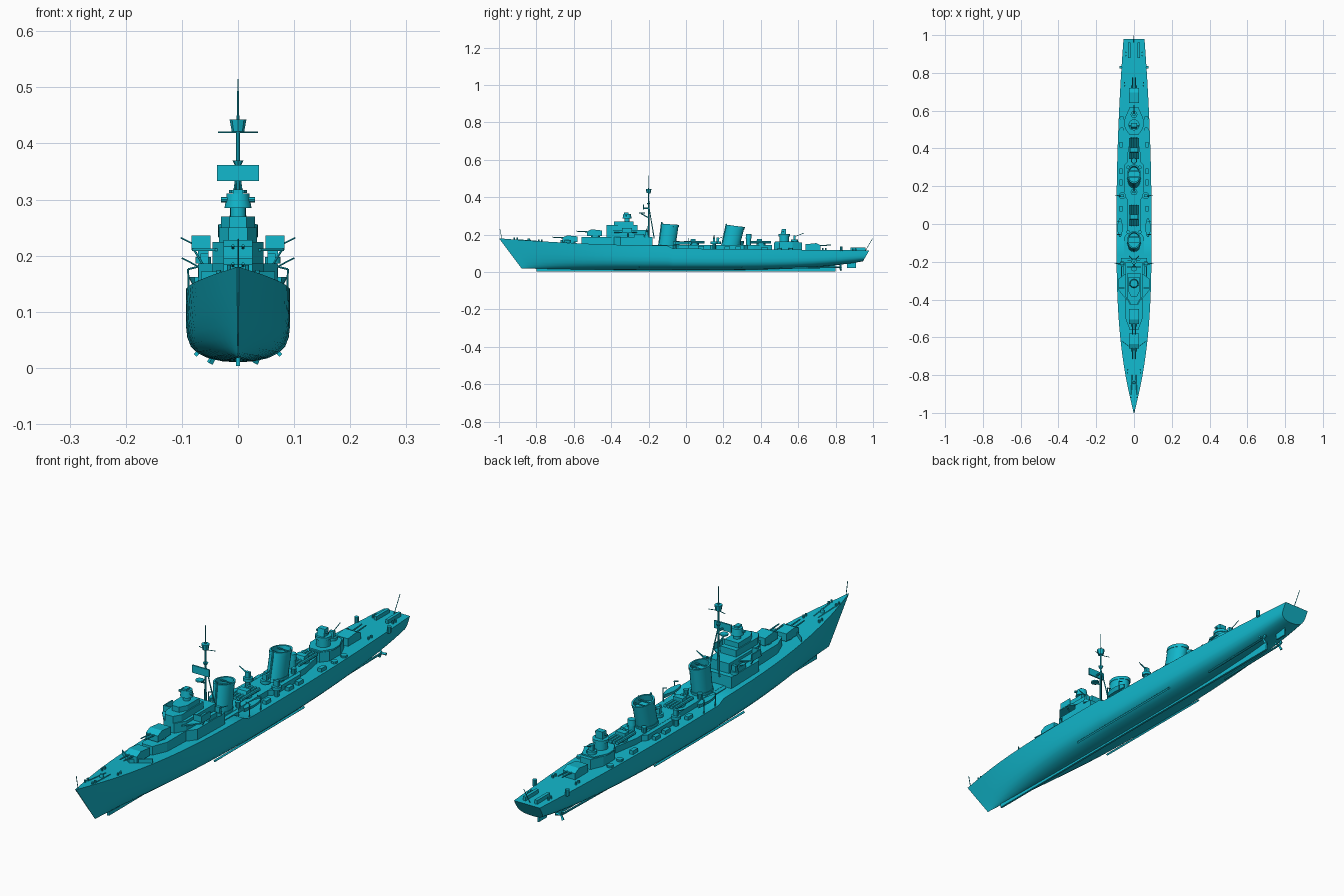
import bpy, bmesh, math
from mathutils import Vector

if "Cube" in bpy.data.objects:
    bpy.data.objects.remove(bpy.data.objects["Cube"], do_unlink=True)

paint = bpy.data.materials.new("turquoise paint")
paint.use_nodes = True
paint.diffuse_color = (0.006, 0.48, 0.61, 1)
paint.node_tree.nodes["Principled BSDF"].inputs["Base Color"].default_value = paint.diffuse_color
SIDES = (-1, 1)


def loft(name, rings, smooth=False):
    """Skin a list of closed rings and cap both ends."""
    bm = bmesh.new()
    rows = [[bm.verts.new(point) for point in ring] for ring in rings]
    for low, high in zip(rows, rows[1:]):
        for i in range(len(low)):
            bm.faces.new((low[i - 1], low[i], high[i], high[i - 1]))
    bm.faces.new(rows[0])
    bm.faces.new(rows[-1])
    bmesh.ops.recalc_face_normals(bm, faces=bm.faces)
    mesh = bpy.data.meshes.new(name)
    bm.to_mesh(mesh)
    bm.free()
    mesh.materials.append(paint)
    part = bpy.data.objects.new(name, mesh)
    bpy.context.collection.objects.link(part)
    if smooth:
        bpy.ops.object.select_all(action="DESELECT")
        part.select_set(True)
        bpy.context.view_layer.objects.active = part
        bpy.ops.object.shade_smooth_by_angle(angle=math.radians(35))


def circle(count):
    return [(math.cos(math.tau * i / count), math.sin(math.tau * i / count)) for i in range(count)]


def box(name, x, y, z, width, length, height, slope=0):
    """Box standing on z whose front face may lean aft."""
    w, d = width / 2, length / 2
    loft(name, [[(x - w, y - d + lean, level), (x + w, y - d + lean, level), (x + w, y + d, level), (x - w, y + d, level)]
                for level, lean in ((z, 0), (z + height, slope))])


def house(name, front, back, width, bottom, top, nose=0.0, tail=0.0):
    """Deckhouse with corners cut back at the nose and the tail."""
    half = [(width / 2, front), (width, front + nose), (width, back - tail), (width / 2, back)]
    outline = half + [(-x, y) for x, y in reversed(half)]
    if not nose:
        outline = outline[1:-1]
    if not tail:
        outline = [point for point in outline if point[1] < back or abs(point[0]) == width]
    loft(name, [[(x, y, level) for x, y in outline] for level in (bottom, top)])


def rod(name, start, end, radius, tip=None, sides=8):
    start, end = Vector(start), Vector(end)
    turn = (end - start).to_track_quat("Z", "Y")
    loft(name, [[centre + turn @ Vector((r * c, r * s, 0)) for c, s in circle(sides)]
                for centre, r in ((start, radius), (end, tip or radius))], sides > 7)


def drum(name, x, y, z, radius, height, tip=None, sides=16):
    rod(name, (x, y, z), (x, y, z + height), radius, tip, sides)


# Hull lines
def deck(y):
    return 0.14 + 0.04 * y * y if y < -0.08 else 0.125 - 0.01 * y


def beam(y):
    return max(0.002, 0.093 * (1 + y ** 3 if y < 0 else 1 - 0.42 * y * y))


def section(y):
    full = 1 - y * y if y < 0 else 1
    floor = 0.01 + (0.01 * y * y if y < 0 else 0.05 * y ** 3)
    rake = 0.12 * y ** 6 if y < 0 else -0.04 * y ** 8
    half = []
    for i in range(8, -1, -1):
        v = (i / 8) ** 2
        u = full * math.sqrt(1 - (1 - v) ** 6) + (1 - full) * v ** 0.7
        half.append((beam(y) * u, y + rake * (1 - v), floor + (deck(y) - floor) * v))
    return half + [(-x, along, z) for x, along, z in reversed(half[:-1])]


fore = [-1 + 0.9 * i / 14 for i in range(15)]
aft = [-0.07 + 1.05 * i / 14 for i in range(15)]
loft("hull", [section(y) for y in fore + aft], smooth=True)
box("keel", 0, 0, 0.003, width=0.008, length=1.6, height=0.02)
box("skeg", 0, 0.6, 0.003, width=0.006, length=0.4, height=0.04)
box("rudder", 0, 0.885, 0.02, width=0.006, length=0.05, height=0.05)

for side in SIDES:
    # Propellers
    x = side * 0.04
    rod("propeller_shaft", (x, 0.5, 0.02), (x, 0.83, 0.026), 0.004)
    for c, s in circle(3):
        rod("propeller_blade", (x, 0.825, 0.026), (x + c / 50, 0.828, 0.026 + s / 50), 0.004, 0.006, sides=4)
    rod("bilge_keel", (side * 0.074, -0.25, 0.025), (side * 0.074, 0.3, 0.025), 0.005, sides=4)

    # Foredeck and quarterdeck fittings
    loft("breakwater", [[(0, -0.67, z), (side * 0.066, -0.62, z), (side * 0.066, -0.616, z), (0, -0.666, z)]
                        for z in (0.15, 0.172)])
    for y in (-0.91, -0.78, 0.74, 0.9):
        for gap in SIDES:
            drum("bollard", side * beam(y) * 0.7, y + gap / 120, deck(y) - 0.002, 0.004, 0.012, sides=8)
    rod("anchor_chain", (side * 0.01, -0.8, deck(-0.8)), (side * 0.015, -0.9, deck(-0.9)), 0.002, sides=4)
    box("depth_charge_rack", side * 0.025, 0.92, deck(0.92), width=0.012, length=0.08, height=0.015)
    drum("smoke_float", side * 0.07, 0.83, deck(0.83) - 0.005, 0.008, 0.025, sides=10)
drum("capstan", 0, -0.84, deck(-0.84), 0.008, 0.012, tip=0.006)
rod("bow_staff", (0, -0.985, deck(-1)), (0, -0.995, 0.23), 0.0014, sides=5)
rod("stern_staff", (0, 0.96, deck(1)), (0, 0.998, 0.18), 0.0014, sides=5)


# Twin gun mounts
def turret(y, z, aim):
    drum("gun_ring", 0, y, z - 0.01, 0.024, 0.012)
    profile = [(-0.045, 0), (0.035, 0), (0.035, 0.03), (-0.02, 0.036), (-0.045, 0.024)]
    loft("gun_shield", [[(x, y - aim * along, z + up) for along, up in profile] for x in (-0.026, 0.026)])
    for side in SIDES:
        x = side * 0.009
        rod("gun_barrel", (x, y, z + 0.02), (x, y + aim * 0.1, z + 0.026), 0.0035, 0.0025)


turret(-0.615, 0.16, aim=-1)
turret(-0.485, 0.192, aim=-1)
turret(0.675, deck(0.675), aim=1)

# Forward superstructure and bridge
house("forward_deckhouse", -0.56, -0.18, 0.045, 0.13, 0.186, nose=0.06)
house("bridge_shelter", -0.4, -0.18, 0.07, 0.13, 0.186, nose=0.05)
house("bridge_base", -0.425, -0.2, 0.045, 0.18, 0.224, nose=0.04)
house("bridge_wing_deck", -0.4, -0.26, 0.082, 0.208, 0.213, nose=0.05, tail=0.03)
house("wheelhouse", -0.425, -0.26, 0.034, 0.22, 0.25, nose=0.03)
house("compass_platform", -0.385, -0.28, 0.03, 0.25, 0.27, nose=0.03)
for side in SIDES:
    box("bridge_wing_screen", side * 0.066, -0.34, 0.21, width=0.034, length=0.005, height=0.026)
    box("bridge_wing_side", side * 0.081, -0.315, 0.21, width=0.004, length=0.055, height=0.026)
    rod("bridge_wing_strut", (side * 0.078, -0.31, 0.21), (side * 0.06, -0.31, 0.18), 0.002, sides=5)
    box("ready_locker", side * 0.06, -0.25, 0.186, width=0.014, length=0.05, height=0.018)
drum("director_pedestal", 0, -0.315, 0.265, 0.014, 0.022)
drum("director", 0, -0.315, 0.285, 0.024, 0.026, tip=0.02, sides=12)
rod("rangefinder", (-0.03, -0.32, 0.3), (0.03, -0.32, 0.3), 0.005)
box("director_sight", 0, -0.32, 0.31, width=0.018, length=0.025, height=0.008)

# Mast, radar and lookout
rod("mast", (0, -0.2, 0.18), (0, -0.2, 0.45), 0.005, 0.003)
rod("topmast", (0, -0.2, 0.45), (0, -0.2, 0.515), 0.002, 0.001, sides=6)
for side in SIDES:
    rod("mast_leg", (side * 0.025, -0.17, 0.18), (0, -0.2, 0.36), 0.003, 0.002, sides=6)
    rod("yard_arm", (0, -0.2, 0.42), (side * 0.035, -0.19, 0.42), 0.0014, sides=5)
drum("mast_collar", 0, -0.2, 0.36, 0.005, 0.01, tip=0.01, sides=8)
box("radar_panel", 0, -0.228, 0.333, width=0.074, length=0.006, height=0.029)
rod("radar_bracket", (0, -0.228, 0.34), (0, -0.2, 0.34), 0.004)
drum("radar_platform", 0, -0.235, 0.312, 0.016, 0.005, sides=8)
rod("platform_bracket", (0, -0.24, 0.312), (0, -0.2, 0.29), 0.003)
drum("lookout_basket", 0, -0.2, 0.421, 0.011, 0.022, tip=0.015, sides=8)


# Raked oval funnels with a cap band and a recessed top
def funnel(y, bottom, top, width, length, lean):
    band = 0.012
    levels = [(bottom, 1.06), (bottom + band, 1.06), (bottom + band, 1), (top - band, 1),
              (top - band, 1.05), (top, 1.05), (top, 0.87), (top - 2 * band, 0.87)]
    loft("funnel", [[(k * width * c, y + k * length * s + lean * (z - bottom), z - lean * length * s * (z > bottom + band) / 2)
                     for c, s in circle(24)] for z, k in levels], smooth=True)
    crown = y + lean * (top - bottom)
    for side in SIDES:
        box("funnel_grating", 0, crown + side * length / 3, top - band, width=1.7 * width, length=0.005, height=0.004)
        drum("vent_trunk", side * 0.03, y + length + band, bottom - band, 0.008, 0.035, tip=0.01, sides=10)
    rod("steam_pipe", (0, y - length, bottom), (0, crown - length, top + band), 0.004)


house("midships_deckhouse", -0.2, 0.46, 0.037, 0.11, 0.145, tail=0.1)
for front, back in ((-0.2, -0.04), (0.12, 0.34)):
    house("deckhouse_bay", front, back, 0.053, 0.11, 0.144, nose=0.03, tail=0.03)
funnel(-0.1, 0.143, 0.255, width=0.034, length=0.045, lean=0.14)
funnel(0.24, 0.143, 0.246, width=0.034, length=0.048, lean=0.24)

# Torpedo tube banks
for y in (0.045, 0.4):
    drum("torpedo_turntable", 0, y, 0.144, 0.024, 0.008)
    for i in range(4):
        x = (i - 1.5) * 0.014
        rod("torpedo_tube", (x, y - 0.055, 0.158), (x, y + 0.055, 0.158), 0.0065)
    box("torpedo_hood", 0, y - 0.01, 0.158, width=0.04, length=0.03, height=0.018, slope=0.006)


# Light guns in round tubs
def light_gun(x, y, z, reach_x, reach_y, radius=0.018):
    drum("gun_tub", x, y, z, radius, 0.012, sides=12)
    box("light_gun_mount", x, y, z + 0.01, width=0.018, length=0.012, height=0.024)
    for side in SIDES:
        rod("light_gun_barrel", (x, y + side * reach_x / 12, z + 0.026),
            (x + reach_x, y + reach_y, z + 0.046), 0.0016, sides=6)


light_gun(0, 0.17, 0.15, 0, 0.045)
light_gun(0, 0.58, 0.162, 0, 0.05)
for side in SIDES:
    light_gun(side * 0.062, 0.15, 0.15, side * 0.038, 0)
    drum("gun_sponson", side * 0.062, 0.15, 0.118, 0.01, 0.034, sides=10)
    light_gun(side * 0.062, -0.21, 0.186, side * 0.04, 0, radius=0.014)

    # Boats on davits
    rows = []
    for i in range(-4, 5):
        x, y, w = side * 0.074, -0.02 + i / 80, 0.014 - abs(i / 40) ** 2
        rows.append([(x - w, y, 0.162), (x + w, y, 0.162), (x + w / 2, y, 0.147), (x - w / 2, y, 0.147)])
    loft("ship_boat", rows, smooth=True)
    for y in (-0.055, 0.015):
        rod("davit_post", (side * 0.087, y, 0.12), (side * 0.089, y, 0.176), 0.002, sides=6)
        rod("davit_arm", (side * 0.089, y, 0.176), (side * 0.072, y, 0.18), 0.002, sides=6)
    for y in (0.08, 0.22, 0.28, 0.42):
        box("deck_locker", side * 0.068, y, deck(y) - 0.004, width=0.016, length=0.03, height=0.018)
    for y in (0.5, 0.56):
        drum("life_raft", side * 0.065, y, deck(y) - 0.004, 0.012, 0.012, sides=10)

# Searchlight and aft superstructure
drum("searchlight_tower", 0, 0.335, 0.14, 0.013, 0.04)
drum("searchlight", 0, 0.335, 0.18, 0.016, 0.022, tip=0.014)
house("aft_deckhouse", 0.47, 0.62, 0.044, 0.1, 0.158, nose=0.03, tail=0.05)
house("aft_platform", 0.475, 0.605, 0.05, 0.157, 0.163, nose=0.04, tail=0.05)
drum("aft_tower", 0, 0.525, 0.16, 0.026, 0.034)
drum("aft_gun_tub", 0, 0.525, 0.19, 0.03, 0.012, sides=12)
box("aft_director", 0, 0.52, 0.2, width=0.03, length=0.03, height=0.03, slope=0.008)
rod("aft_rangefinder", (-0.026, 0.52, 0.216), (0.026, 0.52, 0.216), 0.004)
